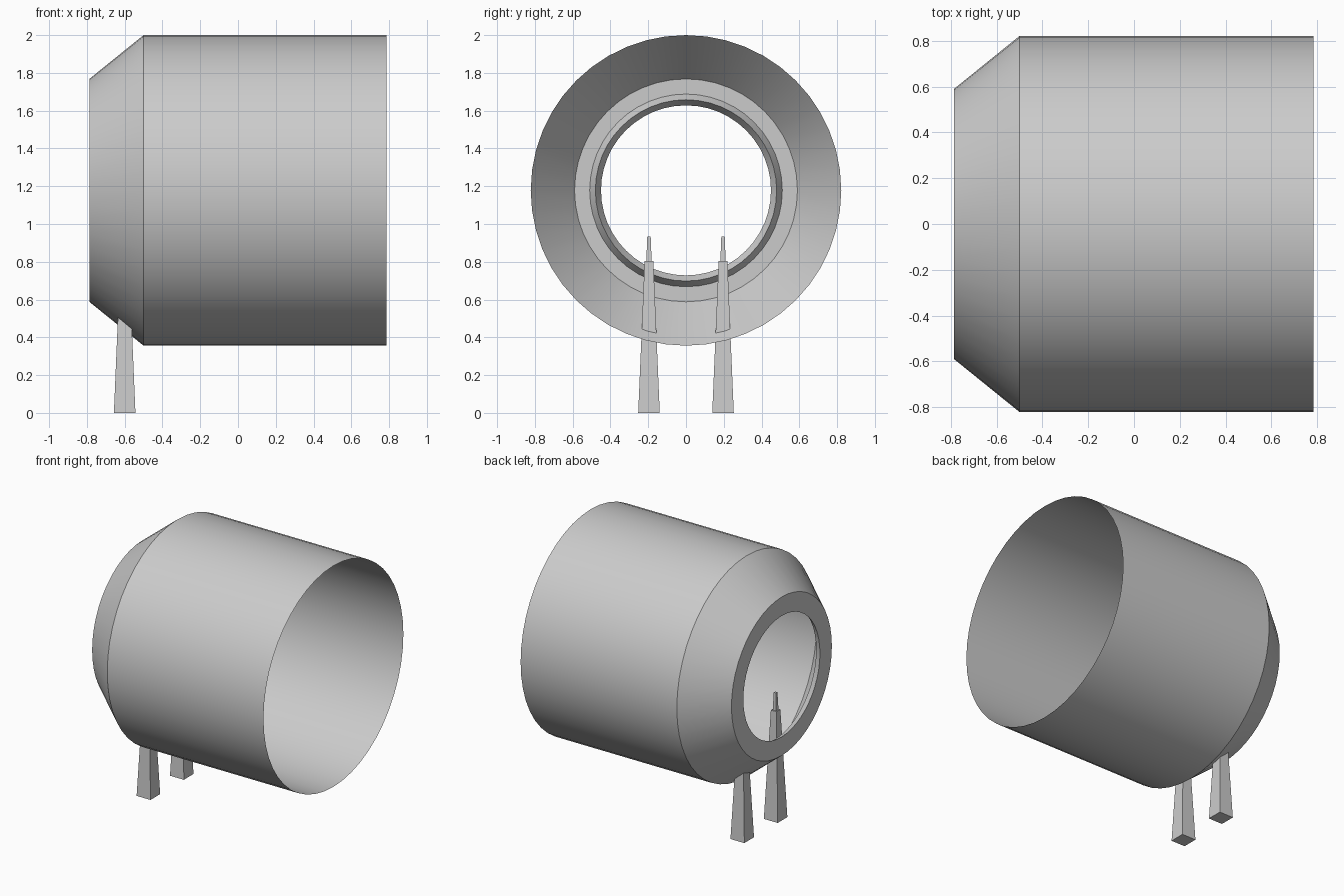
import bpy, bmesh, math

if "Cube" in bpy.data.objects:
    bpy.data.objects.remove(bpy.data.objects["Cube"])

AXIS_Z = 1.178   # height of the drum axis
SIDES = 48


def finish(name, bm, smooth):
    bmesh.ops.recalc_face_normals(bm, faces=bm.faces)
    me = bpy.data.meshes.new(name)
    bm.to_mesh(me)
    bm.free()
    ob = bpy.data.objects.new(name, me)
    bpy.context.collection.objects.link(ob)
    if smooth:
        bpy.ops.object.select_all(action='DESELECT')
        bpy.context.view_layer.objects.active = ob
        ob.select_set(True)
        bpy.ops.object.shade_smooth_by_angle(angle=math.radians(25))
    return ob


def skin(bm, rings):
    """Join successive closed rings of vertices with quads."""
    for a, b in zip(rings, rings[1:]):
        n = len(a)
        for i in range(n):
            bm.faces.new((a[i], a[(i + 1) % n], b[(i + 1) % n], b[i]))


def lathe(name, profile):
    """Revolve (x, radius) points around the drum axis."""
    bm = bmesh.new()
    rings = []
    for x, r in profile:
        ring = []
        for i in range(SIDES):
            a = 2 * math.pi * i / SIDES
            ring.append(bm.verts.new((x, r * math.cos(a), AXIS_Z + r * math.sin(a))))
        rings.append(ring)
    skin(bm, rings)
    return finish(name, bm, True)


def leg(name, x, y):
    """Square tapered post with a thinner tip."""
    bm = bmesh.new()
    rings = []
    for z, h in [(0, 0.057), (0.805, 0.023), (0.805, 0.014), (0.935, 0.009)]:
        rings.append([bm.verts.new((x + sx * h, y + sy * h, z))
                      for sx, sy in ((-1, -1), (1, -1), (1, 1), (-1, 1))])
    skin(bm, rings)
    bm.faces.new(rings[0])
    bm.faces.new(rings[-1])
    return finish(name, bm, False)


# open thin drum with sloped shoulder and flat end plate around the hole
lathe("drum_shell", [(0.785, 0.822), (-0.5, 0.822), (-0.787, 0.59), (-0.787, 0.45)])

# raised lip on the inside of the end plate
lathe("inner_lip", [(-0.787, 0.45), (-0.735, 0.48), (-0.787, 0.51)])

# pair of legs passing up through the shoulder
for side, label in ((-1, "front_leg"), (1, "back_leg")):
    leg(label, -0.6, side * 0.196)
